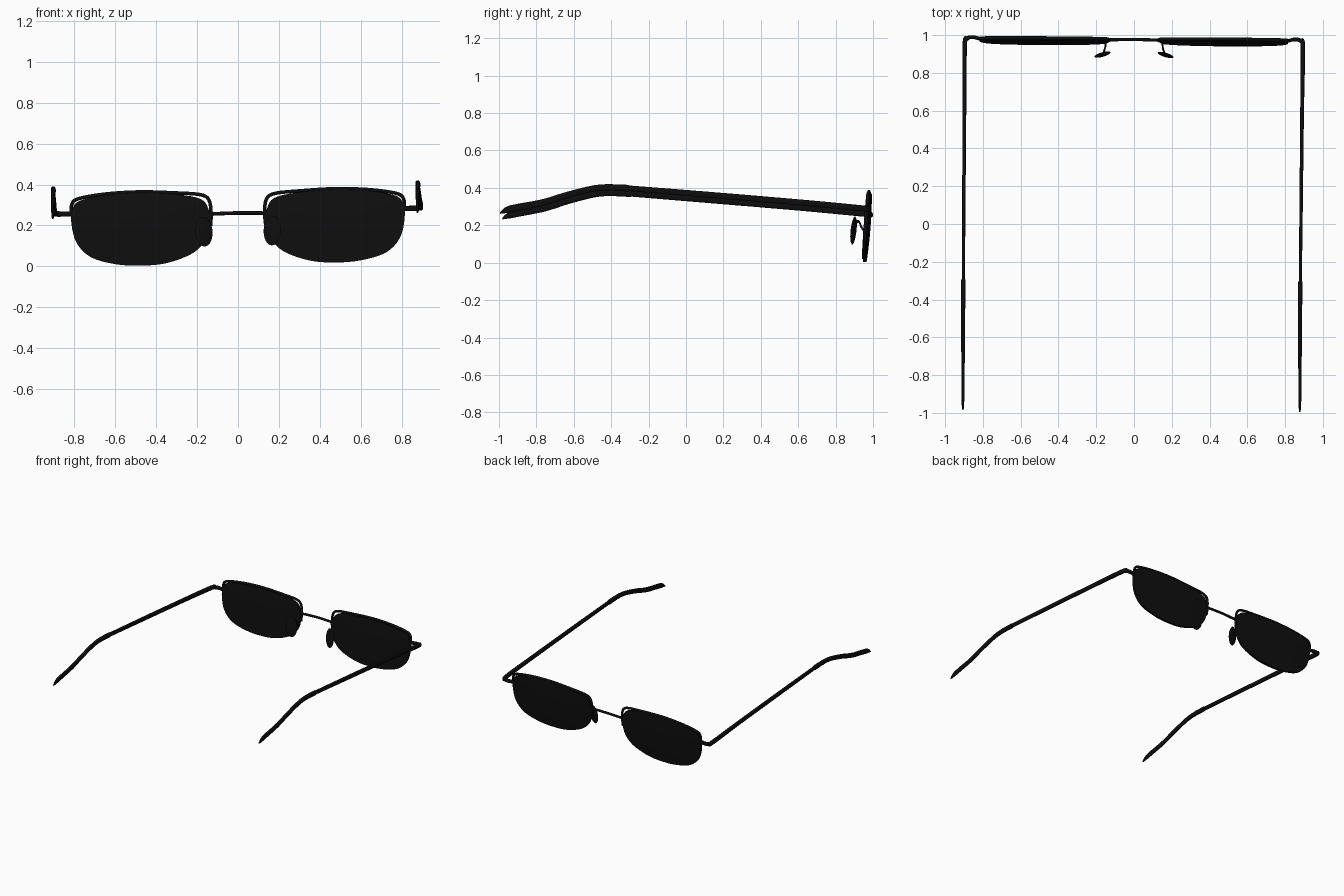
import bpy, bmesh, math
from mathutils import Vector, Matrix

cube = bpy.data.objects.get("Cube")
if cube:
    bpy.data.objects.remove(cube)


def material(name, value, rough):
    m = bpy.data.materials.new(name)
    m.use_nodes = True
    col = (value, value, value, 1)
    m.diffuse_color = col
    bsdf = m.node_tree.nodes["Principled BSDF"]
    bsdf.inputs["Base Color"].default_value = col
    bsdf.inputs["Roughness"].default_value = rough
    return m


BLACK = material("black_frame", 0.004, 0.5)
DARK = material("dark_lens", 0.0045, 0.4)

# The whole pair rests slightly rolled and turned
POSE = (Matrix.Translation((-0.003, 0, 0)) @ Matrix.Rotation(-0.0069, 4, 'Z')
        @ Matrix.Rotation(-0.0165, 4, 'Y'))


def finish(name, bm, mat, side=1):
    """Mirror to the wanted side, pose, and make a smooth shaded object."""
    bm.transform(POSE @ Matrix.Diagonal((side, 1, 1, 1)))
    bmesh.ops.recalc_face_normals(bm, faces=bm.faces)
    me = bpy.data.meshes.new(name)
    bm.to_mesh(me)
    bm.free()
    me.materials.append(mat)
    ob = bpy.data.objects.new(name, me)
    bpy.context.collection.objects.link(ob)
    bpy.ops.object.select_all(action='DESELECT')
    ob.select_set(True)
    bpy.context.view_layer.objects.active = ob
    bpy.ops.object.shade_smooth_by_angle(angle=math.radians(40))


def spline(points, closed=False, steps=6):
    """Catmull-Rom curve through points of any dimension."""
    p = [Vector(q) for q in points]
    n = len(p)
    get = (lambda i: p[i % n]) if closed else (lambda i: p[max(0, min(n - 1, i))])
    out = []
    for i in range(n if closed else n - 1):
        a, b, c, d = (get(i + k) for k in (-1, 0, 1, 2))
        for s in range(steps):
            t = s / steps
            out.append((b * 2 + (c - a) * t + (a * 2 - b * 5 + c * 4 - d) * t ** 2
                        + (b * 3 - a - c * 3 + d) * t ** 3) * 0.5)
    if not closed:
        out.append(p[-1])
    return out


def sweep(path, up, sides=10, power=1.0):
    """Tube along (x, y, z, half width, half height) samples."""
    bm = bmesh.new()
    rings = []
    for i, q in enumerate(path):
        tan = path[min(i + 1, len(path) - 1)].to_3d() - path[max(i - 1, 0)].to_3d()
        across = tan.cross(Vector(up)).normalized()
        rise = across.cross(tan).normalized()
        ring = []
        for k in range(sides):
            c, s = (f(math.tau * (k + 0.5) / sides) for f in (math.cos, math.sin))
            c, s = (math.copysign(abs(v) ** power, v) for v in (c, s))
            ring.append(bm.verts.new(q.to_3d() + across * c * q[3] + rise * s * q[4]))
        rings.append(ring)
    for a, b in zip(rings, rings[1:]):
        for k in range(sides):
            j = (k + 1) % sides
            bm.faces.new((a[k], a[j], b[j], b[k]))
    bm.faces.new(rings[0])
    bm.faces.new(rings[-1])
    return bm


def wire(points, radius, up):
    return sweep(spline([(*p, radius, radius) for p in points]), up)


def front_y(z):
    """Tilted plane in which the lenses and rims lie."""
    return 0.952 + 0.072 * z


LENS = [(0.143, 0.28), (0.18, 0.332), (0.3, 0.357), (0.48, 0.367), (0.65, 0.358),
        (0.775, 0.332), (0.81, 0.29), (0.815, 0.22), (0.79, 0.125), (0.72, 0.055),
        (0.6, 0.02), (0.48, 0.011), (0.35, 0.022), (0.22, 0.07), (0.155, 0.14),
        (0.138, 0.22)]
RIM = [(0.815, 0.27), (0.812, 0.315), (0.78, 0.343), (0.65, 0.364), (0.48, 0.372),
       (0.3, 0.364), (0.18, 0.353), (0.14, 0.325), (0.131, 0.26), (0.135, 0.2)]
# Temple arm: centre line with half width and half height
ARM = [(0.808, 0.972, 0.27, 0.009, 0.012), (0.85, 0.983, 0.27, 0.01, 0.013),
       (0.882, 0.976, 0.271, 0.011, 0.014), (0.895, 0.94, 0.277, 0.012, 0.016),
       (0.894, 0.6, 0.309, 0.01, 0.016), (0.893, 0.1, 0.351, 0.009, 0.016),
       (0.892, -0.32, 0.385, 0.008, 0.015)]
TIP = [(0.892, -0.3, 0.384, 0.012, 0.018), (0.892, -0.46, 0.386, 0.011, 0.017),
       (0.892, -0.62, 0.35, 0.01, 0.017), (0.892, -0.76, 0.307, 0.009, 0.018),
       (0.892, -0.9, 0.28, 0.008, 0.019), (0.892, -0.95, 0.268, 0.007, 0.017),
       (0.892, -0.988, 0.25, 0.004, 0.004)]


def lens():
    """Thin pillow-shaped slab with a gently domed front and back."""
    outline = spline(LENS, closed=True, steps=4)
    mid = Vector((0.48, 0.2))
    bm = bmesh.new()
    layers = []
    for face, dome in ((1, 0.008), (-1, 0.003)):
        for scale in ((0.3, 0.65, 0.9, 1) if face == 1 else (1, 0.9, 0.65, 0.3)):
            ring = []
            for p in outline:
                q = mid + (p - mid) * scale
                y = front_y(q.y) + face * (0.009 + dome * (1 - scale ** 2))
                ring.append(bm.verts.new((q.x, y, q.y)))
            layers.append(ring)
    n = len(outline)
    for a, b in zip(layers, layers[1:]):
        for k in range(n):
            bm.faces.new((a[k], a[(k + 1) % n], b[(k + 1) % n], b[k]))
    bm.faces.new(layers[0])
    bm.faces.new(layers[-1])
    return bm


def nose_pad():
    """Flattened oval, angled toward the nose."""
    bm = bmesh.new()
    bmesh.ops.create_uvsphere(bm, u_segments=20, v_segments=12, radius=1)
    bm.transform(Matrix.Translation((0.167, 0.896, 0.172))
                 @ Matrix.Rotation(-0.28, 4, 'Z') @ Matrix.Rotation(-0.12, 4, 'X')
                 @ Matrix.Diagonal((0.044, 0.008, 0.073, 1)))
    return bm


for label, side in (("left", 1), ("right", -1)):
    finish(label + "_lens", lens(), DARK, side)
    rim = [(x, front_y(z) + 0.003, z) for x, z in RIM]
    finish(label + "_upper_rim", wire(rim, 0.009, (0, 1, 0)), BLACK, side)
    finish(label + "_temple_arm", sweep(spline(ARM), (0, 0, 1), 16, 0.6), BLACK, side)
    finish(label + "_temple_tip", sweep(spline(TIP), (0, 0, 1), 16, 0.7), BLACK, side)
    finish(label + "_nose_pad", nose_pad(), BLACK, side)
    # Arched wire holding the pad
    arm = [(0.15, 0.96, 0.16), (0.152, 0.938, 0.19), (0.155, 0.925, 0.22),
           (0.16, 0.91, 0.215), (0.165, 0.898, 0.18)]
    finish(label + "_pad_wire", wire(arm, 0.005, (1, 0, 0)), BLACK, side)

# Bridge wire between the rims
bridge = [(-0.135, 0.974, 0.258), (0, 0.977, 0.261), (0.135, 0.974, 0.258)]
finish("bridge", wire(bridge, 0.009, (0, 0, 1)), BLACK)
